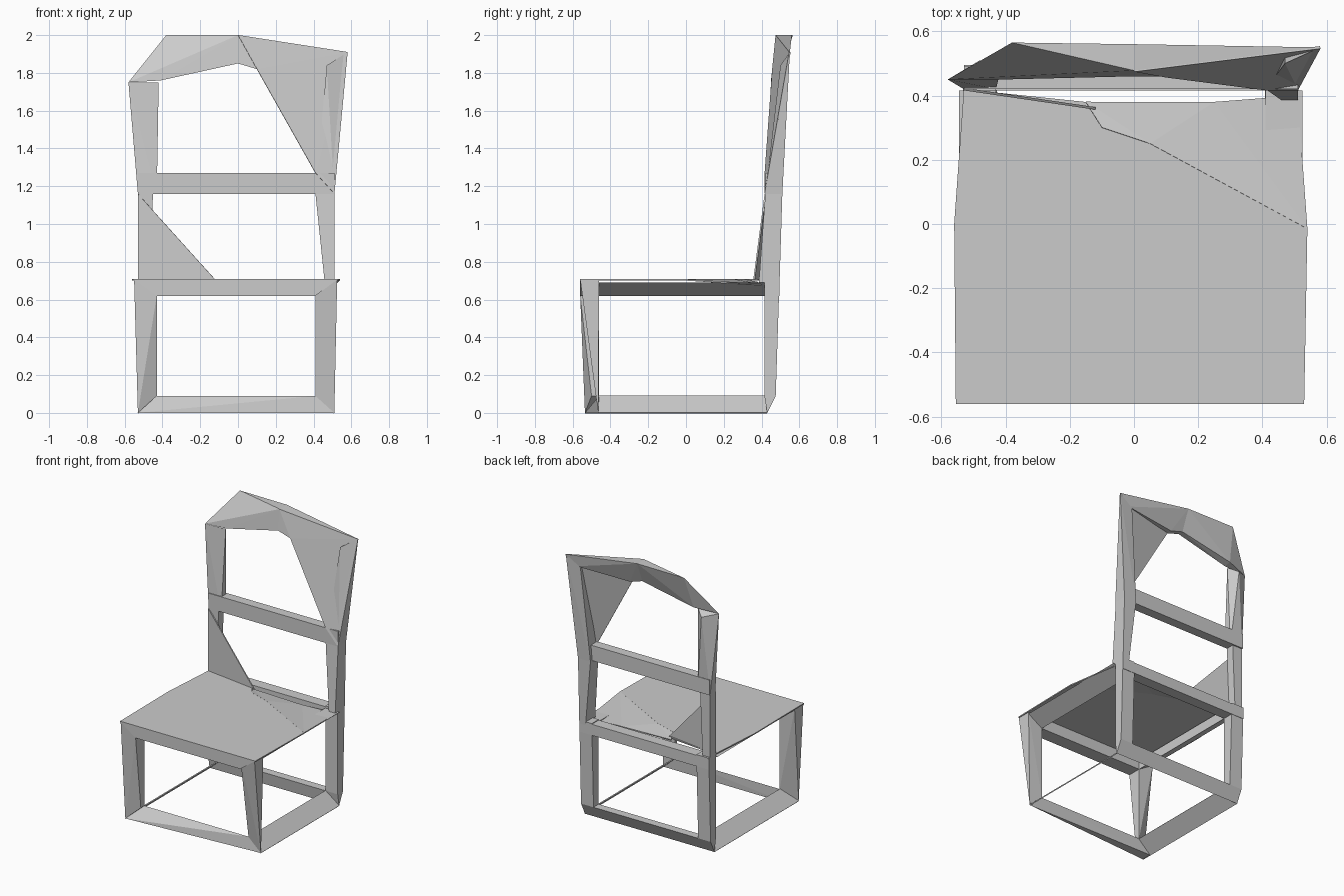
import bpy
import bmesh

default_cube = bpy.data.objects.get("Cube")
if default_cube:
    bpy.data.objects.remove(default_cube, do_unlink=True)

# One plain grey for the whole chair
GREY = (0.6, 0.6, 0.6, 1.0)
grey = bpy.data.materials.new("plain_grey")
grey.use_nodes = True
grey.diffuse_color = GREY
for node in grey.node_tree.nodes:
    if node.type == 'BSDF_PRINCIPLED':
        node.inputs["Base Color"].default_value = GREY

# Shared positions: outer and inner post edges, frame depth and heights
RIGHT, RIGHT_IN, LEFT_IN, LEFT = -.53, -.43, .41, .51
FRONT, FRONT_IN, BACK_IN, BACK = -.56, -.46, .415, .495
RAIL_TOP, APRON_LOW, SEAT = .09, .62, .705
MID_LOW, MID_TOP, MID_Y, MID_BACK = 1.16, 1.27, .42, .51

# The four feet, each a single point
FOOT_FR, FOOT_FL = (RIGHT, -.535, 0), (LEFT, -.465, 0)
FOOT_BR, FOOT_BL = (RIGHT, .43, 0), (LEFT, .43, 0)


def finish(name, bm):
    """Turn a bmesh into a named grey object."""
    bmesh.ops.recalc_face_normals(bm, faces=bm.faces)
    mesh = bpy.data.meshes.new(name)
    bm.to_mesh(mesh)
    bm.free()
    mesh.materials.append(grey)
    obj = bpy.data.objects.new(name, mesh)
    bpy.context.collection.objects.link(obj)
    return obj


def hull(name, points):
    """Convex faceted solid around the points."""
    bm = bmesh.new()
    for point in points:
        bm.verts.new(point)
    result = bmesh.ops.convex_hull(bm, input=bm.verts)
    spare = [v for v in result["geom_interior"] if isinstance(v, bmesh.types.BMVert)]
    bmesh.ops.delete(bm, geom=spare, context='VERTS')
    return finish(name, bm)


def section(x_low, x_high, y_low, y_high, z):
    """Four corners of a level rectangle."""
    return [(x, y, z) for x in (x_low, x_high) for y in (y_low, y_high)]


def panel(name, points):
    """Thin faceted sheet."""
    bm = bmesh.new()
    bm.faces.new([bm.verts.new(point) for point in points])
    bmesh.ops.triangulate(bm, faces=bm.faces)
    obj = finish(name, bm)
    solid = obj.modifiers.new("thickness", 'SOLIDIFY')
    solid.thickness = .008
    solid.offset = 0
    return obj


# Front legs taper from the seat corners down to pointed feet
hull("front_left_leg", section(LEFT_IN, .525, FRONT, FRONT_IN, SEAT) + [
    FOOT_FL, (LEFT_IN, -.465, RAIL_TOP), (LEFT_IN, FRONT_IN, RAIL_TOP)])
hull("front_right_leg", [
    FOOT_FR, (RIGHT_IN, -.5, RAIL_TOP), (RIGHT_IN, FRONT_IN, RAIL_TOP),
    (RIGHT_IN, FRONT, APRON_LOW), (RIGHT_IN, FRONT_IN, APRON_LOW),
    (-.55, FRONT, SEAT), (-.55, FRONT_IN, SEAT)])

# Back legs with pointed feet
for side, outer, inner, foot in (("right", RIGHT, RIGHT_IN, FOOT_BR),
                                 ("left", LEFT, LEFT_IN, FOOT_BL)):
    hull(side + "_back_leg", [foot]
         + section(outer, inner, BACK_IN, .475, RAIL_TOP)
         + section(outer, inner, BACK_IN, BACK, SEAT))

# Backrest posts
spike = (.58, .55, 1.91)
hull("left_lower_post", section(LEFT, .46, .385, BACK, .68)
     + section(LEFT, LEFT_IN, MID_Y, MID_BACK, MID_LOW))
hull("left_upper_post", section(LEFT, LEFT_IN, MID_Y, MID_BACK, MID_LOW)
     + [spike, (.47, .5, 1.84), (.47, .54, 1.84)])
hull("right_lower_post", section(RIGHT, -.47, MID_Y, .48, .68)
     + section(RIGHT, -.45, MID_Y, .48, MID_LOW))
hull("right_upper_post", section(RIGHT, RIGHT_IN, MID_Y, .48, MID_LOW)
     + [(-.58, .45, 1.75), (-.42, .46, 1.75), (-.48, .51, 1.72)])

# Floor rails: front and back wedges, sloping sheets on the sides
hull("front_floor_rail", [FOOT_FR, FOOT_FL, (LEFT_IN, FRONT_IN, RAIL_TOP),
                          (RIGHT_IN, FRONT_IN, RAIL_TOP), (RIGHT, FRONT_IN, 0)])
hull("back_floor_rail", [FOOT_BR, FOOT_BL]
     + section(RIGHT_IN, LEFT_IN, BACK_IN, .475, RAIL_TOP))
for side, inner, front_foot, back_foot in (("right", RIGHT_IN, FOOT_FR, FOOT_BR),
                                           ("left", LEFT_IN, FOOT_FL, FOOT_BL)):
    panel(side + "_floor_rail", [front_foot, back_foot, (inner, BACK_IN, RAIL_TOP),
                                 (inner, FRONT_IN, RAIL_TOP)])

# Aprons under the seat: upright front and back, wedges on the sides
hull("front_apron", section(RIGHT_IN, LEFT_IN, FRONT, FRONT_IN, APRON_LOW)
     + section(-.55, .525, FRONT, FRONT_IN, SEAT))
hull("back_apron", section(RIGHT, LEFT, BACK_IN, BACK, APRON_LOW)
     + section(RIGHT, LEFT, BACK_IN, BACK, .7))
for side, inner, outer in (("right", RIGHT_IN, -.545), ("left", LEFT_IN, .525)):
    hull(side + "_apron", [(x, y, z) for y in (FRONT_IN, BACK_IN)
                           for x, z in ((inner, APRON_LOW), (inner, .69), (outer, .69))])

# Seat sheet with a ragged rear edge, and the dipped piece behind it
corner, tear, tip = (.54, -.015, SEAT), (.05, .25, SEAT), (-.1, .3, SEAT)
panel("seat", [(-.555, FRONT, SEAT), (.53, FRONT, SEAT), corner, tear, tip,
               (-.15, .38, SEAT), (RIGHT, MID_Y, SEAT), (-.56, 0, SEAT)])
panel("seat_rear_piece", [corner, (LEFT, .4, .68), (.25, .38, .68),
                          (-.15, .38, .69), tip, tear])

# Triangular brace from the right post down to the seat
panel("post_brace", [(RIGHT, MID_Y, MID_LOW), (RIGHT, MID_Y, SEAT), (-.12, .36, SEAT)])

# Middle rail of the backrest
hull("middle_rail", section(RIGHT, LEFT, MID_Y, .49, MID_LOW)
     + section(RIGHT, LEFT, MID_Y, .49, MID_TOP))

# Crown: sloping right half, pointed left half, and the broad front gusset
peak, arch, peak_back = (0, .478, 2), (0, .46, 1.85), (0, .56, 2)
gusset_tip = (.1, .46, 1.82)
hull("crown_right", [(-.58, .45, 1.75), (-.38, .565, 2), peak, peak_back, arch,
                     (-.41, .45, 1.76), (-.41, .5, 1.77), (0, .5, 1.85)])
hull("crown_left", [peak, arch, gusset_tip, peak_back, (.1, .5, 1.82),
                    (0, .5, 1.85), spike, (.5, .54, 1.84)])
panel("crown_gusset", [peak, gusset_tip, (LEFT_IN, MID_Y, MID_TOP),
                       (LEFT, MID_Y, MID_LOW), spike])
